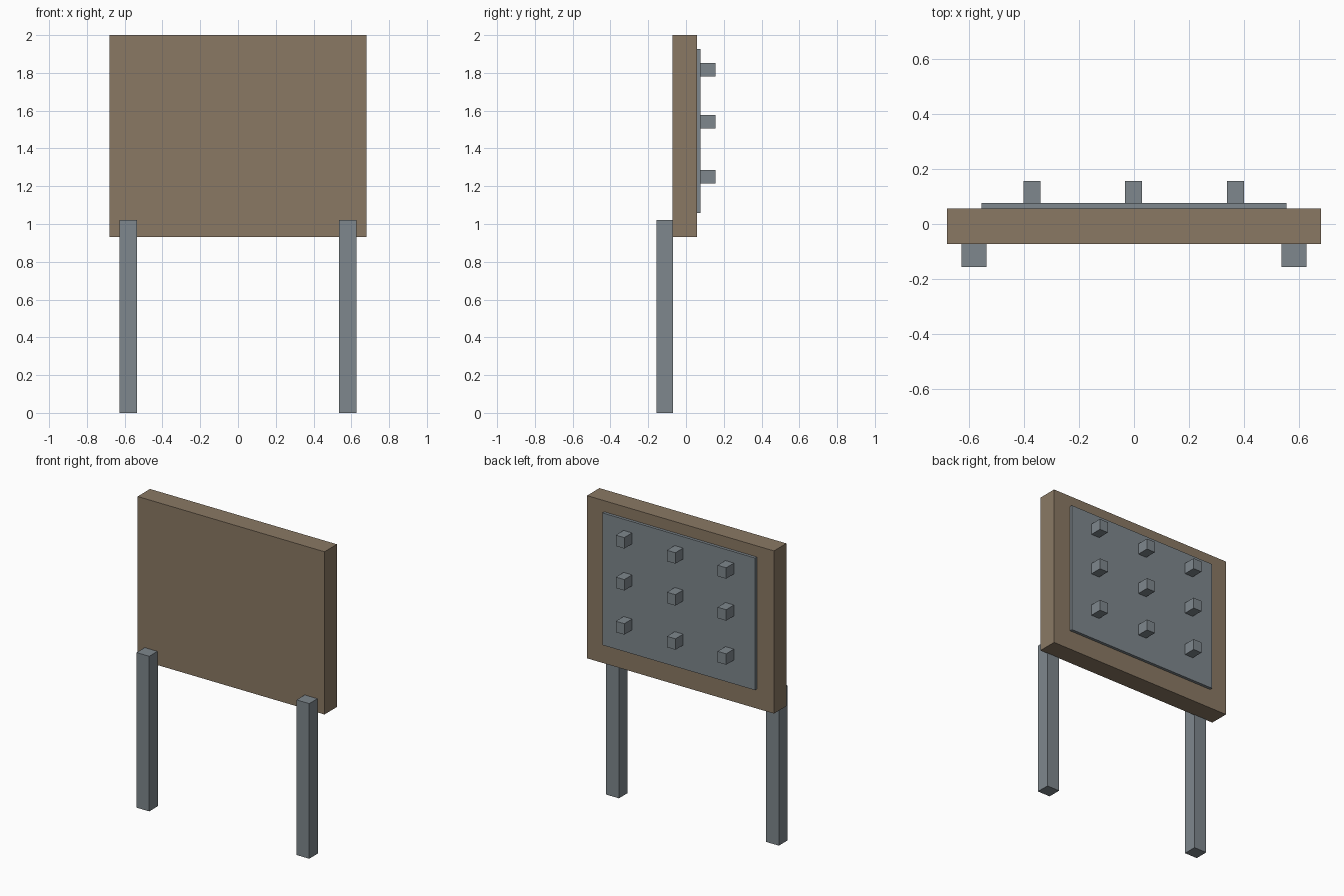
import bpy

if "Cube" in bpy.data.objects:
    bpy.data.objects.remove(bpy.data.objects["Cube"])


def material(name, rgb):
    m = bpy.data.materials.new(name)
    m.diffuse_color = (*rgb, 1.0)
    m.use_nodes = True
    m.node_tree.nodes["Principled BSDF"].inputs["Base Color"].default_value = m.diffuse_color
    return m


wood = material("brown wood", (0.255, 0.191, 0.127))
metal = material("grey metal", (0.209, 0.242, 0.266))


def box(name, x, y, z, mat):
    """Box from (min, max) ranges on each axis."""
    spans = (x, y, z)
    bpy.ops.mesh.primitive_cube_add(size=1, location=[(a + b) / 2 for a, b in spans])
    ob = bpy.context.object
    ob.name = name
    ob.scale = [b - a for a, b in spans]
    bpy.ops.object.transform_apply(location=False, rotation=False, scale=True)
    ob.data.materials.append(mat)
    return ob


# Board and the plate on its back
box("board", (-0.68, 0.68), (-0.072, 0.057), (0.93, 2.0), wood)
box("back_plate", (-0.555, 0.555), (0.055, 0.076), (1.058, 1.927), metal)

# Two posts in front of the board
for side, cx in (("left", -0.582), ("right", 0.582)):
    box(f"{side}_post", (cx - 0.046, cx + 0.046), (-0.157, -0.068), (0, 1.02), metal)

# Three by three grid of pegs on the plate
for row, cz in enumerate((1.251, 1.541, 1.817)):
    for col, cx in enumerate((-0.371, -0.002, 0.370)):
        box(f"peg_{row}_{col}", (cx - 0.031, cx + 0.031), (0.074, 0.157),
            (cz - 0.036, cz + 0.036), metal)
